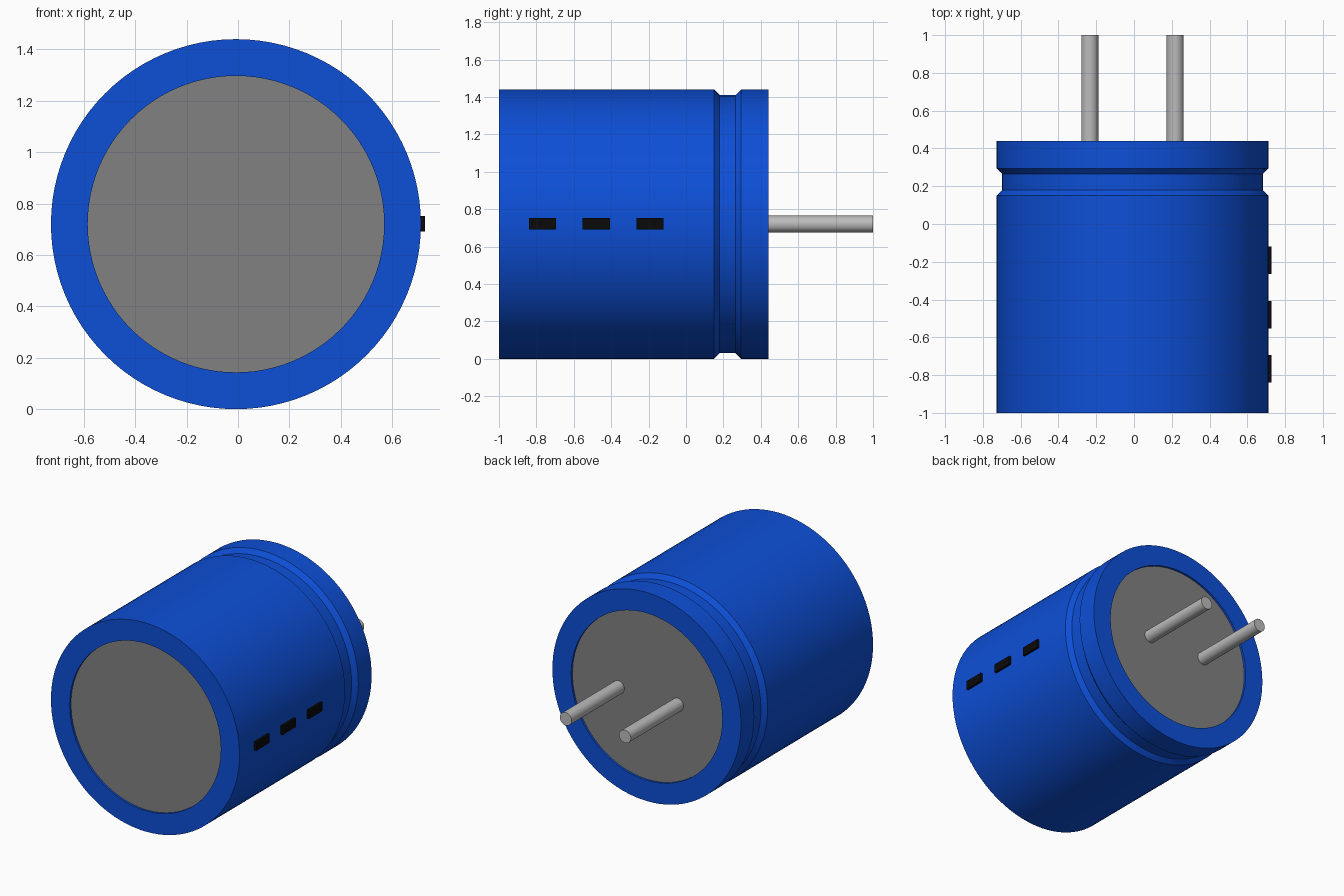
import bpy, bmesh, math
from mathutils import Matrix, Vector

cube = bpy.data.objects.get("Cube")
if cube:
    bpy.data.objects.remove(cube, do_unlink=True)

CX, CZ = -0.008, 0.72      # axis of the can
R, R_IN, R_GROOVE = 0.72, 0.577, 0.69
FRONT, BACK, RECESS = -1.0, 0.44, 0.015
SEGS = 96


def material(name, rgb):
    m = bpy.data.materials.new(name)
    m.use_nodes = True
    m.diffuse_color = (*rgb, 1)
    m.node_tree.nodes["Principled BSDF"].inputs["Base Color"].default_value = (*rgb, 1)
    return m


blue = material("sleeve blue", (0.004, 0.078, 0.68))
grey = material("end grey", (0.22, 0.22, 0.22))
silver = material("lead silver", (0.50, 0.50, 0.50))
black = material("marking black", (0.003, 0.003, 0.003))


def finish(name, bm, mat, smooth=True):
    bmesh.ops.recalc_face_normals(bm, faces=bm.faces)
    me = bpy.data.meshes.new(name)
    bm.to_mesh(me)
    bm.free()
    me.materials.append(mat)
    ob = bpy.data.objects.new(name, me)
    bpy.context.collection.objects.link(ob)
    if smooth:
        bpy.ops.object.select_all(action='DESELECT')
        ob.select_set(True)
        bpy.context.view_layer.objects.active = ob
        bpy.ops.object.shade_smooth_by_angle(angle=math.radians(30))
    return ob


def cylinder(name, x, radius, y0, y1, segs, mat):
    bm = bmesh.new()
    place = Matrix.Translation((x, (y0 + y1) / 2, CZ)) @ Matrix.Rotation(math.pi / 2, 4, 'X')
    bmesh.ops.create_cone(bm, cap_ends=True, segments=segs, radius1=radius,
                          radius2=radius, depth=y1 - y0, matrix=place)
    return finish(name, bm, mat)


# Sleeve: closed radius/depth profile spun around the y axis
profile = [(R_IN, FRONT), (R, FRONT), (R, 0.15), (R_GROOVE, 0.18), (R_GROOVE, 0.265),
           (R, 0.295), (R, BACK), (R_IN, BACK)]
bm = bmesh.new()
verts = [bm.verts.new((CX + r, y, CZ)) for r, y in profile]
edges = [bm.edges.new((verts[i], verts[(i + 1) % len(verts)])) for i in range(len(verts))]
bmesh.ops.spin(bm, geom=verts + edges, cent=(CX, 0, CZ), axis=(0, 1, 0),
               angle=math.tau, steps=SEGS, use_merge=True)
bmesh.ops.remove_doubles(bm, verts=bm.verts, dist=1e-5)
finish("sleeve", bm, blue)

# Metal can, its end discs slightly recessed in the sleeve
cylinder("inner_can", CX, R_IN + 0.002, FRONT + RECESS, BACK - RECESS, SEGS, grey)

# Two leads at the back
for side, name in ((1, "left_lead"), (-1, "right_lead")):
    cylinder(name, CX + side * 0.226, 0.045, BACK - 0.04, 1.0, 32, silver)

# Row of polarity dashes on the left side
for i in range(3):
    bm = bmesh.new()
    size = Matrix.Diagonal((0.028, 0.146, 0.060, 1))
    spot = Matrix.Translation((0.714, -0.767 + 0.2875 * i, CZ + 0.002))
    bmesh.ops.create_cube(bm, size=1, matrix=spot @ size)
    finish(f"polarity_dash_{i + 1}", bm, black, smooth=False)
